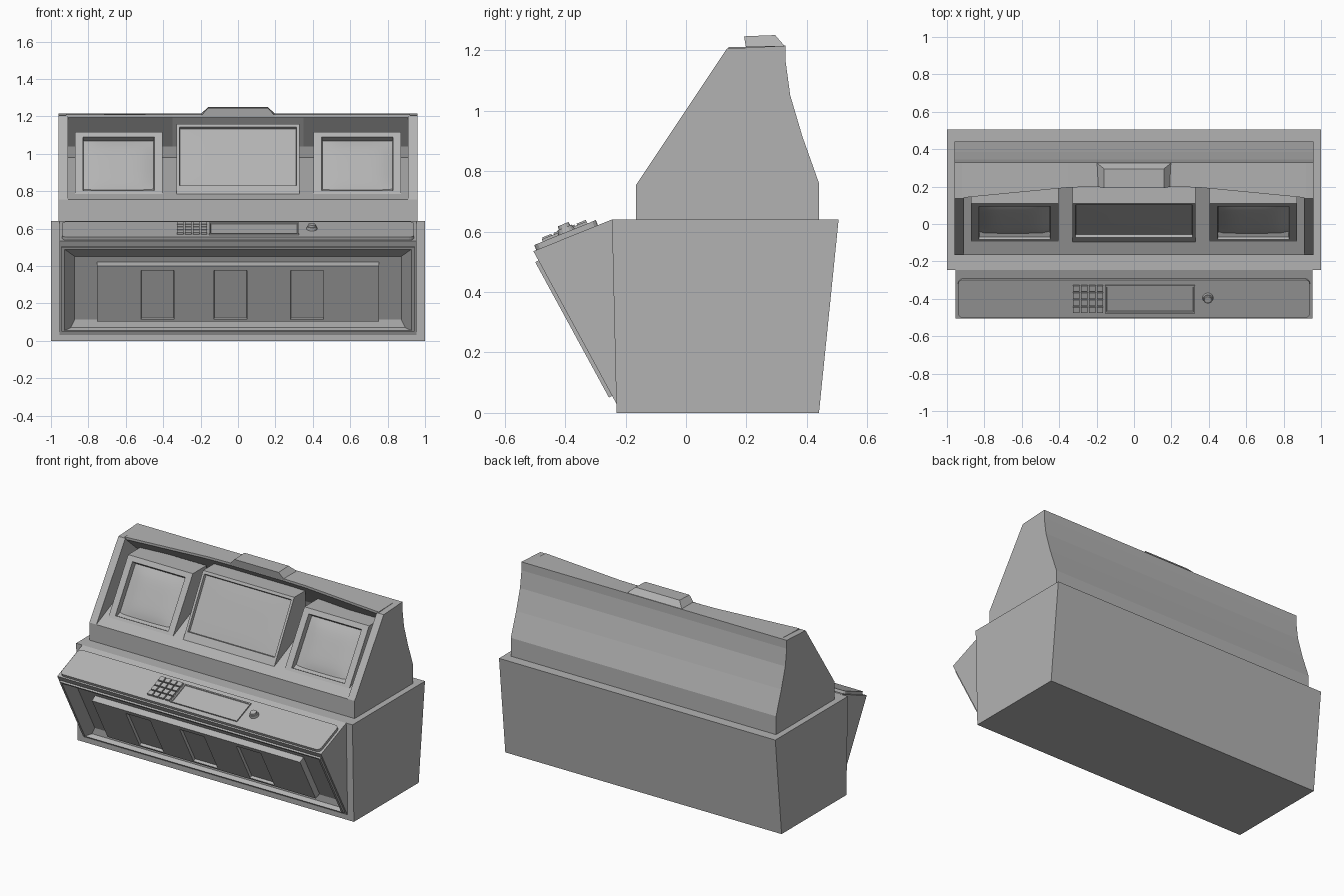
import bpy, bmesh
from mathutils import Matrix, Vector

if "Cube" in bpy.data.objects:
    bpy.data.objects.remove(bpy.data.objects["Cube"])

grey = bpy.data.materials.new("plain_grey")
grey.use_nodes = True
GREY = (0.45, 0.45, 0.45, 1)
grey.diffuse_color = GREY
grey.node_tree.nodes["Principled BSDF"].inputs["Base Color"].default_value = GREY


def finish(name, bm, smooth=False):
    mesh = bpy.data.meshes.new(name)
    for f in bm.faces:
        f.smooth = smooth
    bm.to_mesh(mesh)
    bm.free()
    mesh.materials.append(grey)
    obj = bpy.data.objects.new(name, mesh)
    bpy.context.collection.objects.link(obj)
    return obj


def loft(rings):
    """Closed solid through matching rings of points."""
    bm = bmesh.new()
    rows = [[bm.verts.new(p) for p in ring] for ring in rings]
    n = len(rows[0])
    for a, b in zip(rows, rows[1:]):
        for i in range(n):
            j = (i + 1) % n
            bm.faces.new((a[i], a[j], b[j], b[i]))
    bm.faces.new(rows[0])
    bm.faces.new(rows[-1])
    bmesh.ops.recalc_face_normals(bm, faces=bm.faces)
    bm.normal_update()
    return bm


def prism(profile, x0, x1):
    return loft([[(x, y, z) for y, z in profile] for x in (x0, x1)])


def facing(bm, direction):
    d = Vector(direction).normalized()
    return max(bm.faces, key=lambda f: f.normal.dot(d))


def frame(origin, normal):
    """Matrix whose axes are x, up the slope, and the normal."""
    n = Vector(normal).normalized()
    x = Vector((1, 0, 0))
    m = Matrix((x, n.cross(x), n)).transposed().to_4x4()
    m.translation = origin
    return m


def step(bm, face, steps):
    """Extrude a face repeatedly by (side inset, low inset, high inset, height)."""
    normal = face.normal.copy()
    v = normal.cross(Vector((1, 0, 0)))
    for side, low, high, height in steps:
        face = bmesh.ops.extrude_discrete_faces(bm, faces=[face])["faces"][0]
        c = face.calc_center_median()
        for vert in face.verts:
            r = vert.co - c
            vert.co.x -= side if r.x > 0 else -side
            vert.co += v * (-high if r.dot(v) > 0 else low) + normal * height
    bm.normal_update()
    return face


def box(matrix, center, size):
    bm = bmesh.new()
    local = Matrix.Translation(center) @ Matrix.Diagonal((*size, 1))
    bmesh.ops.create_cube(bm, size=1, matrix=matrix @ local)
    bm.normal_update()
    return bm


# Lower cabinet
finish("cabinet", prism([(-.23, 0), (.44, 0), (.505, .64), (-.245, .64)], -1, 1))

# Console wedge with framed recess, raised panel and three slots
bm = prism([(-.23, .03), (-.505, .535), (-.245, .64), (-.23, .64)], -.955, .955)
panel = step(bm, facing(bm, (0, -.878, -.478)), [
    (.012, .03, .035, 0), (0, 0, 0, .012), (.015, .005, .01, 0),
    (.055, .002, .07, -.05), (.118, .045, .034, 0), (.002, .002, .002, .04)])
normal = panel.normal.copy()
level = panel.calc_center_median().dot(normal)
slots = (-.43, -.04, .37)
for x in slots:
    for edge in (x - .09, x + .09):
        parts = [f for f in bm.faces if f.normal.dot(normal) > .999
                 and abs(f.calc_center_median().dot(normal) - level) < .001
                 and abs(f.calc_center_median().x) < .75]
        geom = set(parts)
        for f in parts:
            geom.update(f.edges, f.verts)
        bmesh.ops.bisect_plane(bm, geom=list(geom), plane_co=(edge, 0, 0),
                               plane_no=(1, 0, 0))
        bm.normal_update()
for x in slots:
    slot = [f for f in bm.faces if f.normal.dot(normal) > .999
            and abs(f.calc_center_median().dot(normal) - level) < .001
            and abs(f.calc_center_median().x - x) < .02][0]
    step(bm, slot, [(.002, .012, .03, 0), (.002, .002, .002, -.018)])
finish("console", bm)

# Control deck with rounded corners
deck = frame((0, -.375, .5875), (0, -.375, .927))
bm = box(deck, (0, -.02, .007), (1.88, .22, .022))
axis = deck.col[2].to_3d()
corners = [e for e in bm.edges
           if abs((e.verts[0].co - e.verts[1].co).normalized().dot(axis)) > .9]
bmesh.ops.bevel(bm, geom=corners, offset=.025, segments=3, profile=.5, affect='EDGES')
finish("control_deck", bm)

# Keypad, readout and knob
for row in range(4):
    for col in range(4):
        bm = box(deck, (-.308 + .042 * col, -.08 + .041 * row, .022), (.034, .033, .018))
        finish("key", bm)
bm = box(deck, (.085, -.02, .02), (.48, .16, .012))
step(bm, facing(bm, axis), [(.008, .008, .008, 0), (.002, .002, .002, -.005)])
finish("readout", bm)
for name, radius, height in (("knob_base", .03, .024), ("knob", .022, .036)):
    bm = bmesh.new()
    bmesh.ops.create_cone(bm, cap_ends=True, segments=16, radius1=radius,
                          radius2=radius * .85, depth=.02,
                          matrix=deck @ Matrix.Translation((.395, -.015, height)))
    finish(name, bm)

# Hood: curved back, sloped inner floor, roof whose front edge sweeps backwards
back = [(.33, 1.215), (.33, 1.16), (.345, 1.05), (.385, .915), (.44, .76), (.44, .64)]
base = [(-.165, .64), (-.165, .755)]
stations = []
for x, lip in ((-.92, .14), (-.35, .195), (-.19, .2), (.19, .2), (.35, .195), (.92, .14)):
    inside = [(.335, .98), (.315, 1.04), (lip, 1.195), (lip, 1.21)]
    stations.append([(x, y, z) for y, z in base + inside + back])
finish("hood", loft(stations))
for side in (-1, 1):
    finish("hood_side", prism(base + [(.135, 1.205)] + back, side * .91, side * .96))

# Roof cap
finish("roof_cap", loft([
    [(-.2, .2, 1.2), (.2, .2, 1.2), (.2, .328, 1.212), (-.2, .328, 1.212)],
    [(-.16, .192, 1.246), (.16, .192, 1.246), (.16, .295, 1.25), (-.16, .295, 1.25)]]))


def monitor(name, x, half, top, rear, steps, bulge):
    """Sloped housing with a recessed, slightly domed screen."""
    bm = prism([(-.105, .77), (.11, top), (rear, top), (rear, .8)], x - half, x + half)
    face = step(bm, facing(bm, (0, -.85, .5)), steps)
    place = frame(face.calc_center_median(), face.normal)
    inv = place.inverted()
    local = [inv @ v.co for v in face.verts]
    w, h = max(p.x for p in local), max(p.y for p in local)
    finish(name + "_housing", bm)
    bm = bmesh.new()
    bmesh.ops.create_grid(bm, x_segments=10, y_segments=10, size=1)
    for v in bm.verts:
        a, b = v.co.x, v.co.y
        v.co = place @ Vector((a * w, b * h, .002 + bulge * (1 - a ** 4) * (1 - b ** 4)))
    finish(name + "_screen", bm, smooth=True)


# Monitors
for side, label in ((-1, "right"), (1, "left")):
    monitor(label + "_monitor", side * .638, .234, 1.118, .25,
            [(.043, .04, .033, 0), (.004, .004, .004, -.035)], .018)
monitor("centre_monitor", 0, .33, 1.16, .225,
        [(.016, .07, .018, 0), (.004, .004, .004, -.018)], .003)
